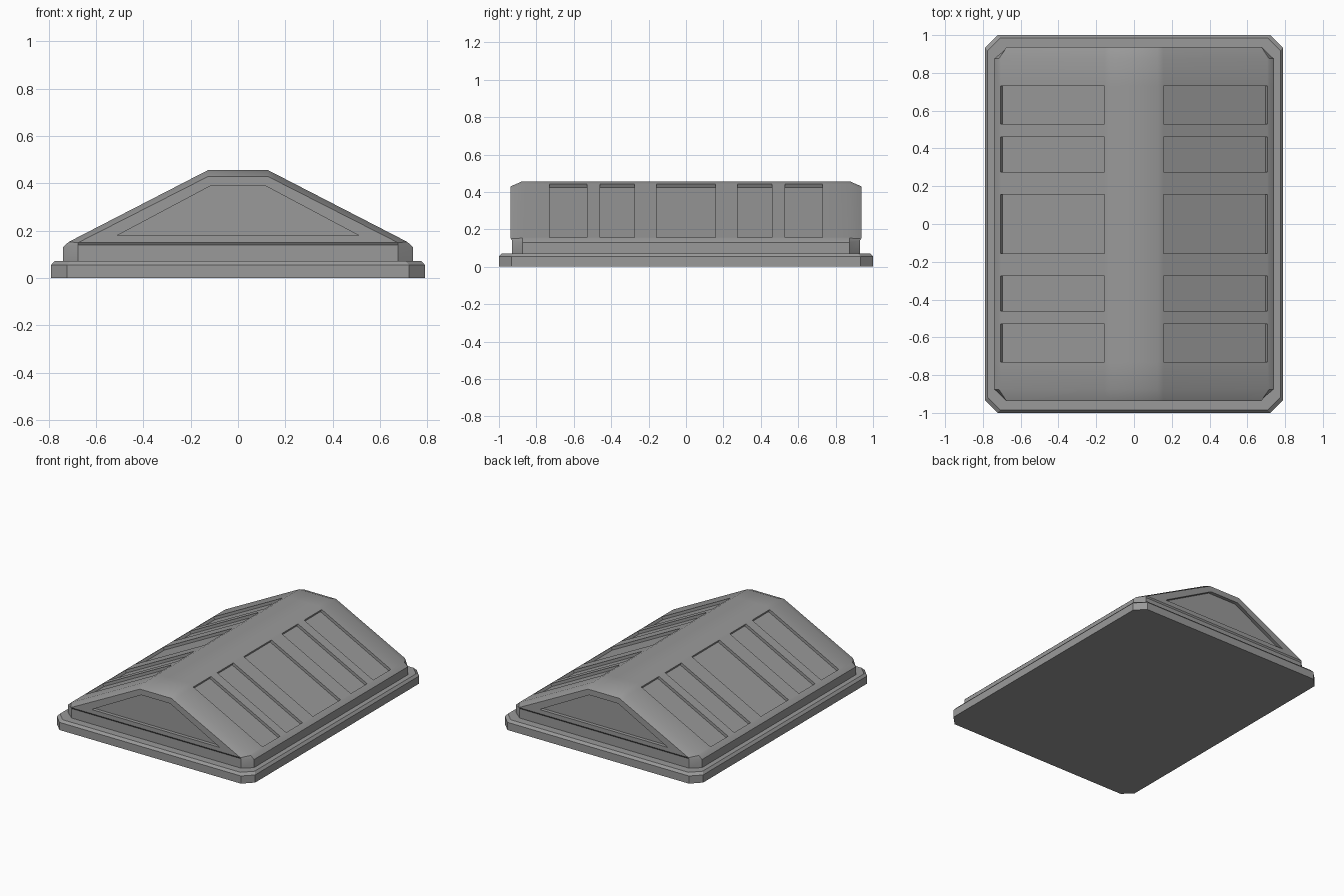
import bpy, bmesh, math
from mathutils import Vector

cube = bpy.data.objects.get("Cube")
if cube:
    bpy.data.objects.remove(cube)

grey = bpy.data.materials.new("mid grey")
grey.use_nodes = True
colour = (0.32, 0.32, 0.32, 1)
grey.diffuse_color = colour
bsdf = grey.node_tree.nodes["Principled BSDF"]
bsdf.inputs["Base Color"].default_value = colour
bsdf.inputs["Roughness"].default_value = 0.6


def finish(bm, name):
    bmesh.ops.recalc_face_normals(bm, faces=bm.faces[:])
    mesh = bpy.data.meshes.new(name)
    bm.to_mesh(mesh)
    bm.free()
    mesh.materials.append(grey)
    obj = bpy.data.objects.new(name, mesh)
    bpy.context.collection.objects.link(obj)
    bpy.ops.object.select_all(action='DESELECT')
    obj.select_set(True)
    bpy.context.view_layer.objects.active = obj
    bpy.ops.object.shade_smooth_by_angle(angle=math.radians(30))
    return obj


def octagon(bm, inset, z, cut=0.067):
    x, y = 0.79 - inset, 1.0 - inset
    pts = [(x, y - cut), (x - cut, y), (cut - x, y), (-x, y - cut),
           (-x, cut - y), (cut - x, -y), (x - cut, -y), (x, cut - y)]
    return [bm.verts.new((px, py, z)) for px, py in pts]


def bridge(bm, a, b):
    n = len(a)
    return [bm.faces.new((a[i], a[(i + 1) % n], b[(i + 1) % n], b[i])) for i in range(n)]


# Plinth: octagonal slab with a bevelled upper rim
bm = bmesh.new()
rings = [octagon(bm, 0, 0), octagon(bm, 0, 0.055), octagon(bm, 0.015, 0.072)]
for a, b in zip(rings, rings[1:]):
    bridge(bm, a, b)
bm.faces.new(rings[0])
bm.faces.new(rings[-1])
finish(bm, "plinth")

# Roof body: half profiles from wall foot to ridge, with slope points at the slot ends
SLOPE = (0, 0.015, 0.948, 1)


def slope_points(eave, ridge):
    return [Vector(eave).lerp(Vector(ridge), t) for t in SLOPE]


middle = [Vector((0.74, 0, 0.065)), Vector((0.74, 0, 0.13))]
middle += slope_points((0.715, 0, 0.153), (0.125, 0, 0.457))
end = [Vector((0.675, -0.007, 0.065)), Vector((0.675, -0.007, 0.14))]
end += slope_points((0.675, 0, 0.15), (0.125, 0, 0.43))

slots = [(-0.73, -0.53), (-0.46, -0.275), (-0.157, 0.157), (0.275, 0.46), (0.53, 0.73)]
stations = [-0.875] + [y for slot in slots for y in slot] + [0.875]

bm = bmesh.new()


def section(half, y):
    side = -1 if y < 0 else 1
    right = [bm.verts.new((p.x, y + side * p.y, p.z)) for p in half]
    left = [bm.verts.new((-p.x, y + side * p.y, p.z)) for p in reversed(half)]
    return right + left


rows = [section(end, -0.937)] + [section(middle, y) for y in stations] + [section(end, 0.937)]
panels = []
for r, (a, b) in enumerate(zip(rows, rows[1:])):
    for i in range(len(a) - 1):
        face = bm.faces.new((a[i], a[i + 1], b[i + 1], b[i]))
        # Every second strip between stations holds a slot on each slope
        if r % 2 == 0 and 0 < r < len(rows) - 2 and i in (3, len(a) - 5):
            panels.append(face)

# Gable ends: frame around a recessed trapezoid panel
for row, side in ((rows[0], -1), (rows[-1], 1)):
    n = len(row)
    bm.faces.new((row[0], row[1], row[n - 2], row[n - 1]))
    bm.faces.new((row[1], row[2], row[n - 3], row[n - 2]))
    trapezoid = [(0.51, 0.18), (0.115, 0.39), (-0.115, 0.39), (-0.51, 0.18)]
    rim, back = [[bm.verts.new((x, side * y, z)) for x, z in trapezoid]
                 for y in (0.937, 0.912)]
    bm.faces.new((row[2], row[n - 3], rim[3], rim[0]))
    bm.faces.new(row[2:6] + [rim[1], rim[0]])
    bm.faces.new((row[5], row[6], rim[2], rim[1]))
    bm.faces.new(row[6:10] + [rim[3], rim[2]])
    bridge(bm, rim, back)
    bm.faces.new(back)

# Underside, hidden inside the plinth
feet = [row[0] for row in rows] + [row[-1] for row in reversed(rows)]
bm.faces.new(feet)
bmesh.ops.recalc_face_normals(bm, faces=bm.faces[:])

# Sink the slots square to the slopes
for face in panels:
    normal = face.normal.copy()
    sunk = bmesh.ops.extrude_discrete_faces(bm, faces=[face])["faces"][0]
    bmesh.ops.translate(bm, verts=sunk.verts[:], vec=normal * -0.02)
finish(bm, "roof_body")
